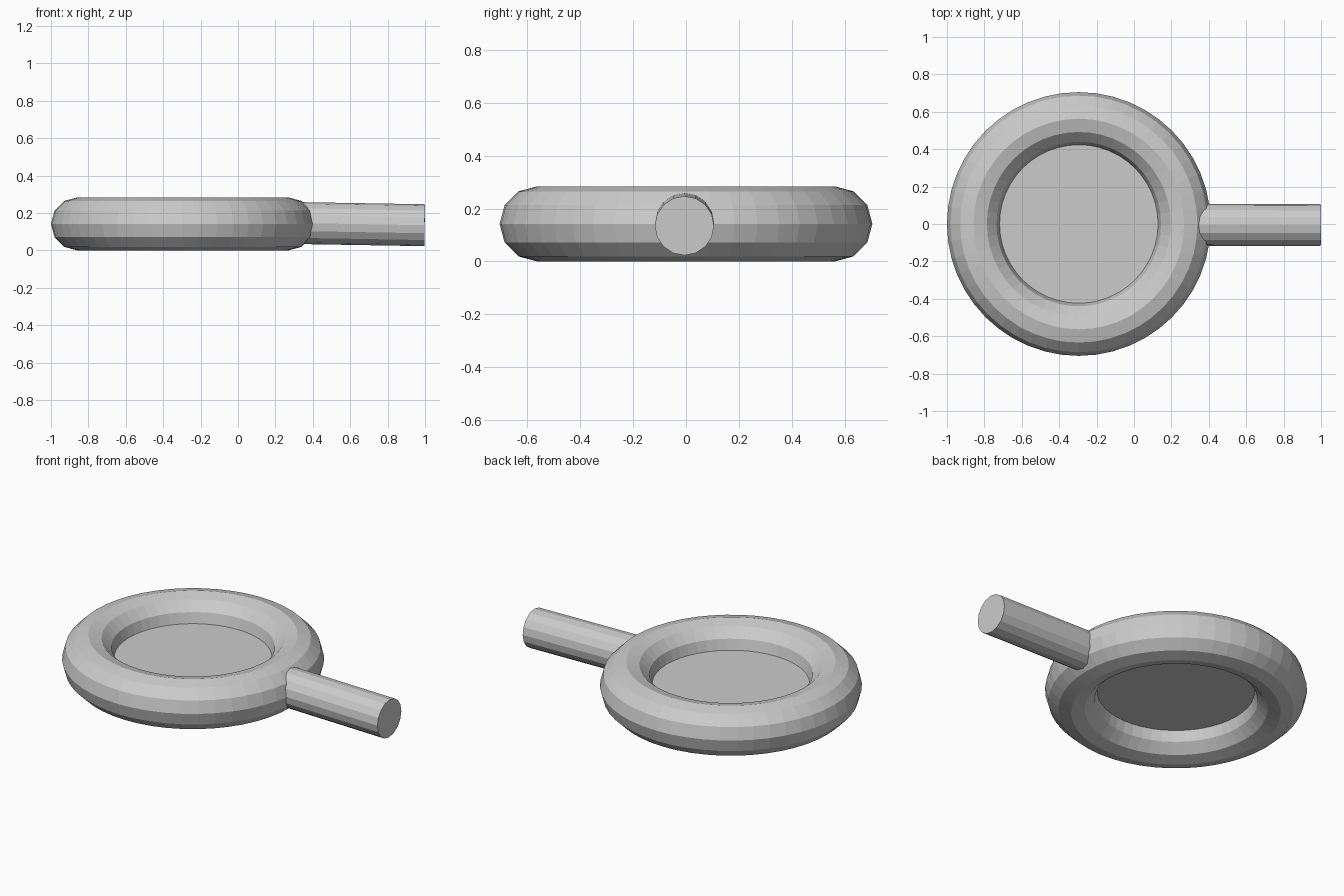
import bpy
from math import radians
from mathutils import Vector

if "Cube" in bpy.data.objects:
    bpy.data.objects.remove(bpy.data.objects["Cube"])

CX, CZ = -0.295, 0.142   # centre of the ring
MAJOR, MINOR = 0.563, 0.142

# Ring frame
bpy.ops.mesh.primitive_torus_add(major_segments=48, minor_segments=12,
                                 major_radius=MAJOR, minor_radius=MINOR,
                                 location=(CX, 0, CZ))
bpy.context.object.name = "ring_frame"

# Thin glass disc held at the ring's inner waist
bpy.ops.mesh.primitive_cylinder_add(vertices=48, radius=0.428, depth=0.02,
                                    location=(CX, 0, CZ))
bpy.context.object.name = "lens"

# Handle, drooping very slightly towards its free end
start, end = Vector((0.29, -0.005, 0.147)), Vector((0.998, -0.006, 0.135))
axis = end - start
bpy.ops.mesh.primitive_cylinder_add(vertices=16, radius=0.112, depth=axis.length,
                                    location=(start + end) / 2)
handle = bpy.context.object
handle.name = "handle"
handle.rotation_euler = axis.to_track_quat('Z', 'Y').to_euler()
